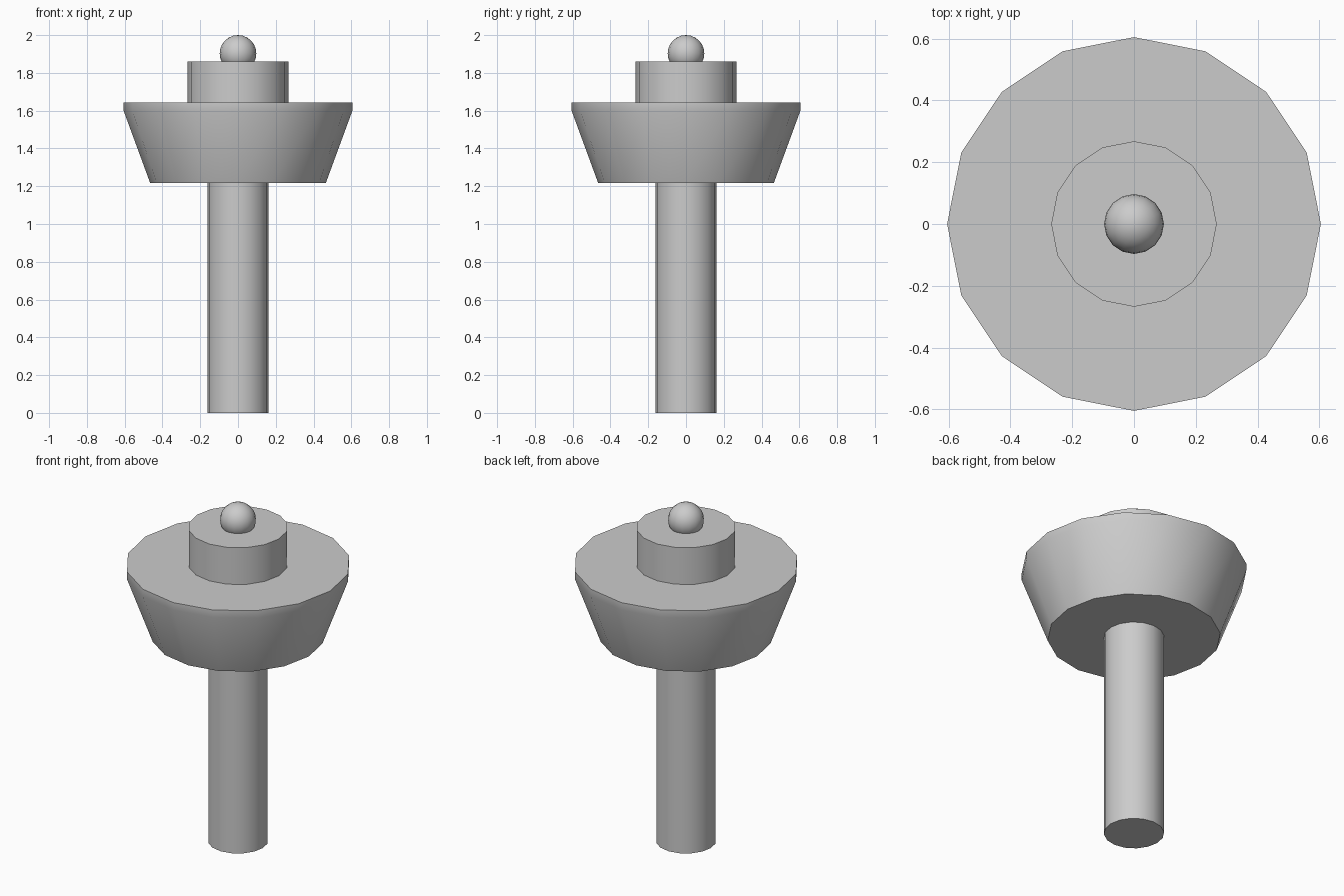
import bpy, bmesh
from math import cos, sin, pi, radians

if "Cube" in bpy.data.objects:
    bpy.data.objects.remove(bpy.data.objects["Cube"])

SIDES = 16


def smooth(obj):
    bpy.ops.object.select_all(action='DESELECT')
    obj.select_set(True)
    bpy.context.view_layer.objects.active = obj
    bpy.ops.object.shade_smooth_by_angle(angle=radians(30))


def turned(name, profile):
    """Closed 16-sided solid from (radius, height) points, bottom to top."""
    bm = bmesh.new()
    rings = [[bm.verts.new((r * cos(2 * pi * i / SIDES), r * sin(2 * pi * i / SIDES), z))
              for i in range(SIDES)] for r, z in profile]
    for low, high in zip(rings, rings[1:]):
        for i in range(SIDES):
            j = (i + 1) % SIDES
            bm.faces.new((low[i], low[j], high[j], high[i]))
    bm.faces.new(rings[0][::-1])
    bm.faces.new(rings[-1])
    mesh = bpy.data.meshes.new(name)
    bm.to_mesh(mesh)
    bm.free()
    obj = bpy.data.objects.new(name, mesh)
    bpy.context.collection.objects.link(obj)
    smooth(obj)
    return obj


# Stem, flared head with a short vertical rim, and raised disc
turned("stem", [(0.162, 0), (0.162, 1.217)])
turned("flared_head", [(0.465, 1.217), (0.605, 1.598), (0.605, 1.642)])
turned("top_disc", [(0.268, 1.642), (0.268, 1.86)])

# Ball finial, partly sunk into the disc
bpy.ops.mesh.primitive_uv_sphere_add(segments=SIDES, ring_count=12, radius=0.097,
                                     location=(0, 0, 1.903))
ball = bpy.context.object
ball.name = "ball_finial"
smooth(ball)
